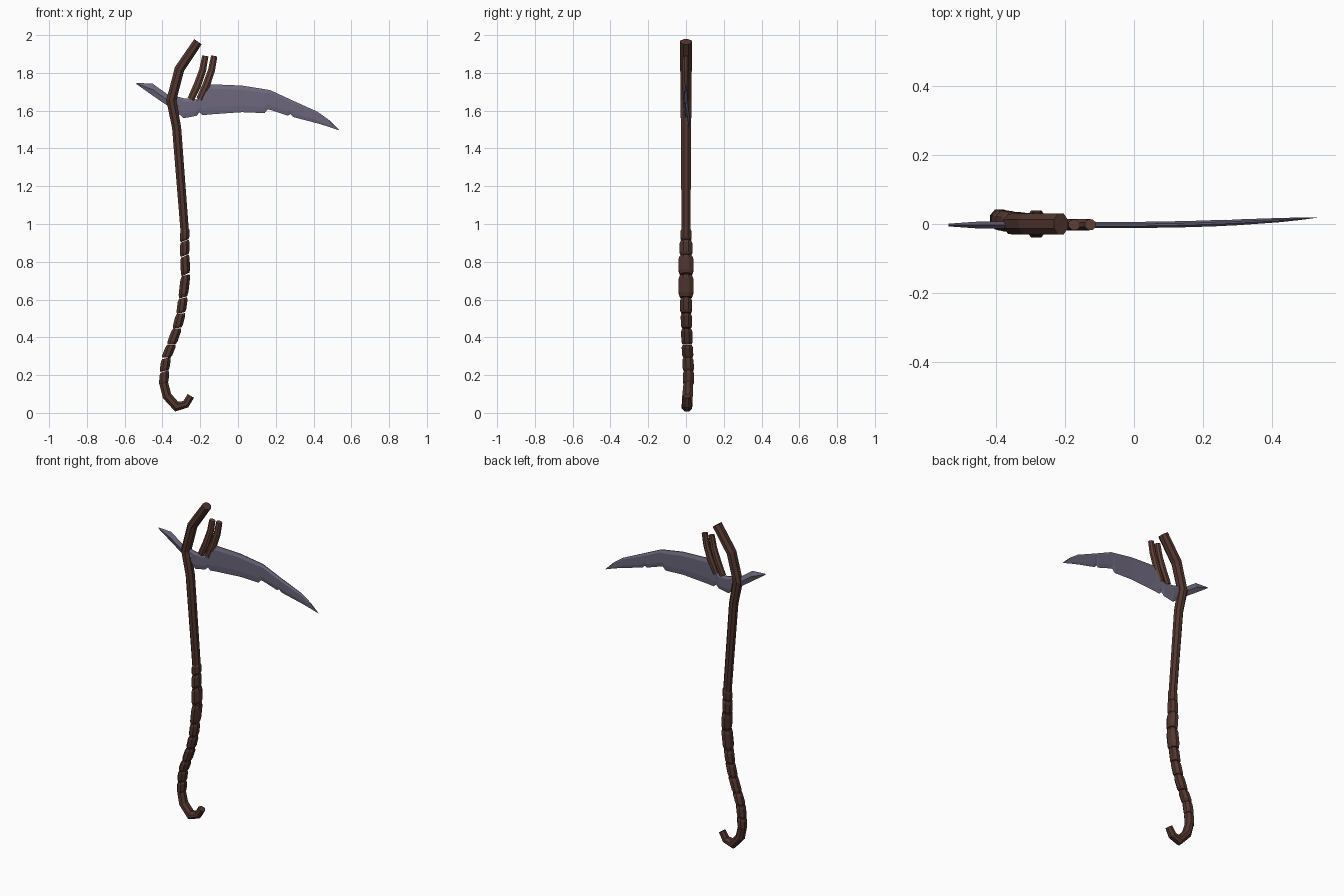
import bpy, bmesh, math
from mathutils import Vector


def material(name, rgb):
    m = bpy.data.materials.new(name)
    m.diffuse_color = (*rgb, 1)
    return m


WOOD = material("dark_wood", (0.085, 0.037, 0.029))
PRONG = material("light_wood", (0.12, 0.052, 0.038))
STEEL = material("steel", (0.16, 0.145, 0.215))


def loft(name, rings, mat):
    """Skin a list of equal-sized vertex rings and cap both ends."""
    bm = bmesh.new()
    rows = [[bm.verts.new(p) for p in r] for r in rings]
    n = len(rows[0])
    for a, b in zip(rows, rows[1:]):
        for i in range(n):
            j = (i + 1) % n
            bm.faces.new((a[i], a[j], b[j], b[i]))
    bm.faces.new(rows[0][::-1])
    bm.faces.new(rows[-1])
    bmesh.ops.recalc_face_normals(bm, faces=bm.faces)
    me = bpy.data.meshes.new(name)
    bm.to_mesh(me)
    bm.free()
    me.materials.append(mat)
    ob = bpy.data.objects.new(name, me)
    bpy.context.collection.objects.link(ob)
    return ob


def tube(name, path, mat, sides=8, skew=0.0):
    """Path points are (x, y, z, half width, half depth)."""
    pts = [Vector(p[:3]) for p in path]
    rings = []
    for i, p in enumerate(path):
        d0 = (pts[i] - pts[max(i - 1, 0)]).normalized()
        d1 = (pts[min(i + 1, len(pts) - 1)] - pts[i]).normalized()
        t = (d0 + d1).normalized()
        side = Vector((t.z, 0, -t.x)).normalized()
        miter = 1 / max(t.dot(d1 if d1.length else d0), 0.7)
        ring = []
        for k in range(sides):
            a = 2 * math.pi * (k + 0.5) / sides
            u = p[3] * miter * math.cos(a)
            ring.append(pts[i] + side * u + t * (skew * u)
                        + Vector((0, p[4] * math.sin(a), 0)))
        rings.append(ring)
    return loft(name, rings, mat)


# Upper shaft
tube("shaft", [(-0.282, 0, 0.96, 0.024, 0.026), (-0.325, 0, 1.51, 0.026, 0.029),
               (-0.353, 0, 1.655, 0.028, 0.032), (-0.31, 0, 1.82, 0.028, 0.033),
               (-0.212, 0, 1.965, 0.026, 0.033)], WOOD)

# Grip wrapped in separate bands: joints (x, y, z), then half depth of each band
joints = [(-0.282, 0, 0.972), (-0.282, 0, 0.911), (-0.282, 0, 0.832), (-0.277, 0, 0.731),
          (-0.291, 0, 0.609), (-0.302, 0.001, 0.527), (-0.322, 0.003, 0.448),
          (-0.353, 0.006, 0.36), (-0.38, 0.01, 0.291), (-0.39, 0.013, 0.22),
          (-0.393, 0.013, 0.15)]
depths = [0.031, 0.036, 0.042, 0.042, 0.034, 0.032, 0.032, 0.032, 0.032, 0.032]
for i, depth in enumerate(depths):
    hi, lo = Vector(joints[i]), Vector(joints[i + 1])
    path = []
    for t, s in ((0.02, 0.82), (0.2, 1), (0.8, 1), (0.98, 0.82)):
        path.append((*lo.lerp(hi, t), 0.027 * s, depth * s))
    tube(f"grip_band_{i + 1}", path, WOOD, skew=0.4)

# Hooked butt
tube("hook", [(-0.25, 0.005, 0.09, 0.021, 0.022), (-0.276, 0.005, 0.046, 0.021, 0.026),
              (-0.325, 0.005, 0.033, 0.025, 0.03), (-0.376, 0.008, 0.09, 0.026, 0.03),
              (-0.393, 0.012, 0.157, 0.025, 0.027)], WOOD)

# Two curved prongs above the blade
for i, dx in enumerate((0, 0.047)):
    tube(f"prong_{i + 1}", [(-0.25 + dx, -0.002, 1.66, 0.02, 0.014),
                            (-0.215 + dx, -0.002, 1.735, 0.022, 0.018),
                            (-0.187 + dx, -0.002, 1.815, 0.02, 0.018),
                            (-0.173 + dx, -0.002, 1.89, 0.018, 0.016)], PRONG, 8)


# Blade stations: x, top z, bottom z; nicks lie on the cutting edge
stations = [(-0.34, 1.68, 1.605), (-0.287, 1.665, 1.56), (-0.22, 1.66, 1.573),
            (-0.203, 1.68, 1.592), (-0.187, 1.70, 1.576), (-0.15, 1.74, 1.58),
            (0.02, 1.733, 1.592), (0.14, 1.714, 1.587), (0.157, 1.711, 1.606),
            (0.172, 1.708, 1.604), (0.265, 1.665, 1.573), (0.277, 1.659, 1.582),
            (0.293, 1.652, 1.566), (0.42, 1.595, 1.533), (0.483, 1.55, 1.514),
            (0.535, 1.498, 1.496)]
rings = []
for x, top, low in stations:
    y = 0.022 * (max(x + 0.05, 0) / 0.585) ** 2 - 0.003
    w = 0.009 * min(1, (top - low) / 0.09)
    h = top - low
    rings.append([(x, y - w * 0.3, top), (x, y - w, top - 0.15 * h),
                  (x, y - w * 0.6, low + 0.25 * h), (x, y, low),
                  (x, y + w * 0.6, low + 0.25 * h), (x, y + w, top - 0.15 * h),
                  (x, y + w * 0.3, top)])
loft("blade", rings, STEEL)

# Rear spike with a bevelled diamond section
rings = []
for x, top, low, w in ((-0.538, 1.747, 1.741, 0.004), (-0.452, 1.743, 1.68, 0.01),
                       (-0.36, 1.677, 1.617, 0.01), (-0.31, 1.67, 1.59, 0.009)):
    mid = (top + low) / 2
    rings.append([(x, -0.003, top), (x, -0.003 - w, mid), (x, -0.003, low), (x, -0.003 + w, mid)])
loft("rear_spike", rings, STEEL)
